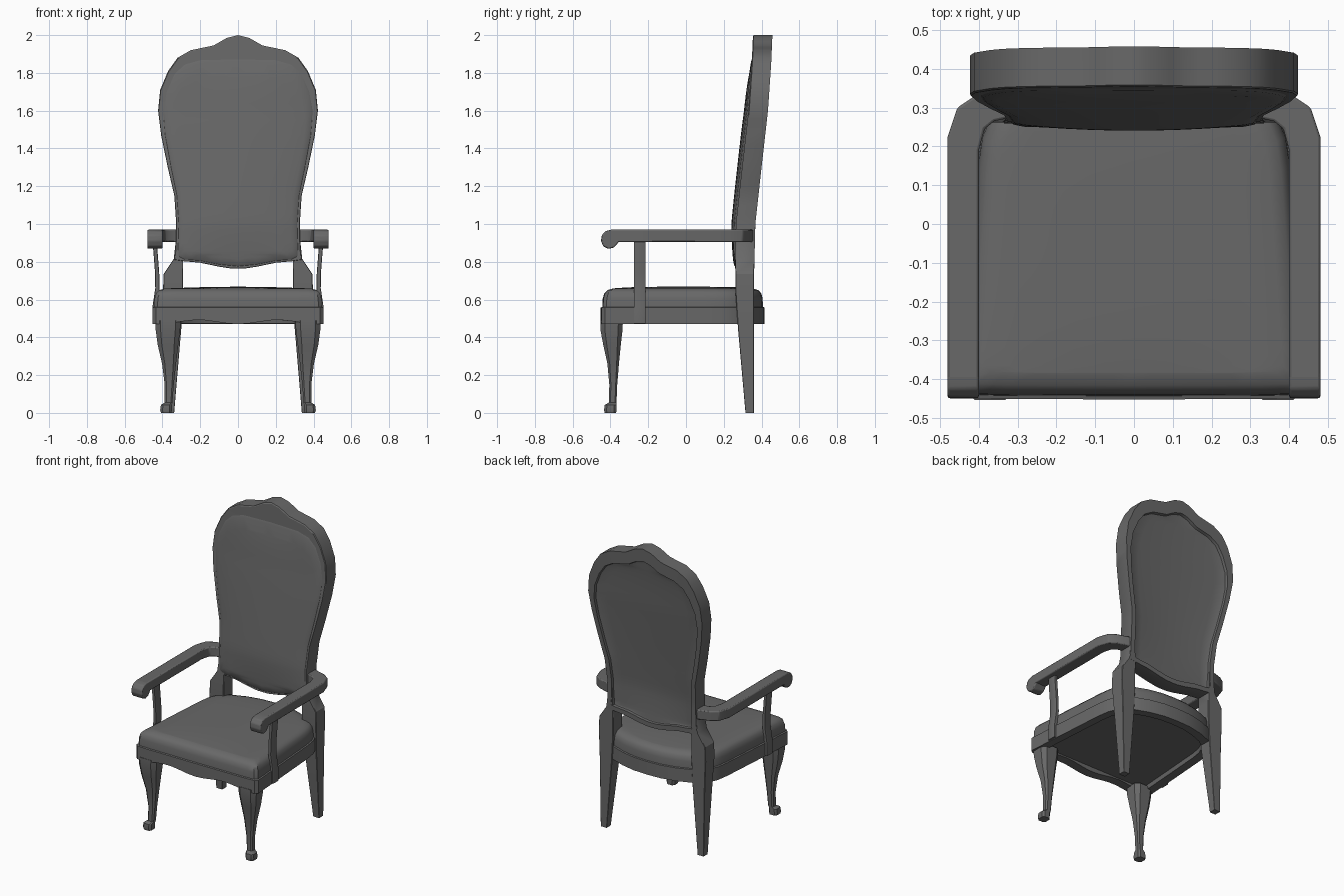
import bpy, bmesh, math

if "Cube" in bpy.data.objects:
    bpy.data.objects.remove(bpy.data.objects["Cube"])

# Dark grey finish shared by every part
grey = bpy.data.materials.new("dark_grey")
grey.diffuse_color = (0.14, 0.14, 0.14, 1)
grey.use_nodes = True
grey.node_tree.nodes["Principled BSDF"].inputs["Base Color"].default_value = grey.diffuse_color


def finish(bm, name, mirror=False, bevel=0.0):
    bmesh.ops.remove_doubles(bm, verts=bm.verts, dist=1e-5)
    bmesh.ops.recalc_face_normals(bm, faces=bm.faces)
    mesh = bpy.data.meshes.new(name)
    bm.to_mesh(mesh)
    bm.free()
    mesh.materials.append(grey)
    ob = bpy.data.objects.new(name, mesh)
    bpy.context.collection.objects.link(ob)
    if bevel:
        mod = ob.modifiers.new("Bevel", 'BEVEL')
        mod.width = bevel
        mod.segments = 2
    if mirror:
        ob.modifiers.new("Mirror", 'MIRROR')
    return ob


def densify(pts, step=0.06):
    out = []
    for (a, b), (c, d) in zip(pts, pts[1:]):
        n = max(1, math.ceil(math.hypot(c - a, d - b) / step))
        out += [(a + (c - a) * i / n, b + (d - b) * i / n) for i in range(n)]
    return out + [pts[-1]]


def shell(name, half, rings, centre, place, start_bulge, end_bulge):
    """Symmetric outline stacked in scaled rings; both ends closed by grids."""
    half = densify(half)
    lo, hi = min(p[1] for p in half), max(p[1] for p in half)
    loop = half + [(-u, v) for u, v in reversed(half[1:-1])]
    n, cols = len(loop), 10
    bm = bmesh.new()

    def point(u, v, s, d):
        return bm.verts.new(place(u * s, centre + (v - centre) * s, d))

    grid = [[point(u, v, s, d) for u, v in loop] for s, d in rings]
    for a, b in zip(grid, grid[1:]):
        for i in range(n):
            j = (i + 1) % n
            bm.faces.new((a[i], a[j], b[j], b[i]))
    for (s, d), amount in ((rings[0], start_bulge), (rings[-1], end_bulge)):
        rows = []
        for u, v in half:
            f = (2 * (v - lo) / (hi - lo) - 1) ** 4
            rows.append([point(u * (2 * k / cols - 1), v, s,
                               d + amount * (1 - f) * (1 - (2 * k / cols - 1) ** 2))
                         for k in range(cols + 1)])
        for a, b in zip(rows, rows[1:]):
            for k in range(cols):
                bm.faces.new((a[k], a[k + 1], b[k + 1], b[k]))
    return finish(bm, name)


def loft(name, sections, chamfer):
    """Chamfered rectangles (x0, x1, y0, y1, z) joined into a mirrored post."""
    bm = bmesh.new()
    rings = []
    for x0, x1, y0, y1, z in sections:
        c, e = chamfer * (x1 - x0), chamfer * (y1 - y0)
        ring = [(x0 + c, y0), (x1 - c, y0), (x1, y0 + e), (x1, y1 - e),
                (x1 - c, y1), (x0 + c, y1), (x0, y1 - e), (x0, y0 + e)]
        rings.append([bm.verts.new((x, y, z)) for x, y in ring])
    for a, b in zip(rings, rings[1:]):
        for i in range(8):
            j = (i + 1) % 8
            bm.faces.new((a[i], a[j], b[j], b[i]))
    bm.faces.new(rings[0])
    bm.faces.new(rings[-1])
    return finish(bm, name, mirror=True)


def prism(name, poly, place, d0, d1, bevel):
    """Flat outline extruded from d0 to d1, mirrored."""
    bm = bmesh.new()
    a = [bm.verts.new(place(u, v, d0)) for u, v in poly]
    b = [bm.verts.new(place(u, v, d1)) for u, v in poly]
    bm.faces.new(a)
    bm.faces.new(b)
    for i in range(len(poly)):
        j = (i + 1) % len(poly)
        bm.faces.new((a[i], a[j], b[j], b[i]))
    return finish(bm, name, mirror=True, bevel=bevel)


# Backrest lean: rear surface y at each height
LEAN = [(0.7, 0.36), (1.0, 0.367), (1.3, 0.40), (1.6, 0.434), (1.85, 0.451), (2.01, 0.458)]


def lean(u, v, d):
    for (a, ya), (b, yb) in zip(LEAN, LEAN[1:]):
        if v <= b:
            break
    return (u, ya + (yb - ya) * (v - a) / (b - a) - d, v)


# Backrest frame with recessed rear panel
frame_outline = [(0, 2.0), (0.06, 1.985), (0.13, 1.945), (0.25, 1.92), (0.32, 1.88),
                 (0.37, 1.81), (0.412, 1.71), (0.423, 1.6), (0.407, 1.47), (0.372, 1.3),
                 (0.337, 1.15), (0.327, 1.0), (0.33, 0.87), (0.337, 0.81),
                 (0.29, 0.803), (0.2, 0.795), (0.1, 0.774), (0.04, 0.765), (0, 0.764)]
shell("backrest_frame", frame_outline,
      [(0.89, 0.02), (0.90, 0.018), (0.905, 0.0), (1, 0.0), (1, 0.099), (0.993, 0.103)],
      1.1, lean, 0.015, 0)

# Backrest cushion
cushion_outline = [(0, 1.872), (0.2, 1.867), (0.28, 1.845), (0.335, 1.795), (0.377, 1.7),
                   (0.395, 1.6), (0.385, 1.47), (0.354, 1.3), (0.323, 1.15), (0.313, 1.0),
                   (0.317, 0.88), (0.315, 0.83), (0.28, 0.812), (0.2, 0.806),
                   (0.1, 0.786), (0, 0.776)]
shell("backrest_cushion", cushion_outline,
      [(1, 0.095), (1, 0.103), (0.985, 0.107), (0.9, 0.113)], 1.1, lean, 0, 0.016)


# Seat: rail with shaped front edge and upholstered top
def seat_place(u, v, d):
    if v < -0.38 and d < 0.48:
        d += 0.022 * math.sin(math.pi * min(1, abs(u) / 0.42)) ** 2
    return (u, v, d)


seat_outline = [(0, -0.452), (0.35, -0.451), (0.435, -0.448), (0.453, -0.43), (0.43, -0.1),
                (0.412, 0.15), (0.40, 0.23), (0.37, 0.3), (0.3, 0.352), (0.2, 0.39),
                (0.1, 0.411), (0, 0.416)]
shell("seat", seat_outline,
      [(0.86, 0.5), (0.87, 0.472), (1, 0.47), (1, 0.558), (0.98, 0.561), (0.975, 0.605),
       (0.958, 0.633), (0.92, 0.65), (0.85, 0.659)],
      0, seat_place, 0, 0.009)

# Rear legs rising into the backrest
loft("rear_leg", [(0.338, 0.382, 0.315, 0.36, 0), (0.30, 0.39, 0.275, 0.36, 0.45),
                  (0.29, 0.397, 0.262, 0.36, 0.64), (0.29, 0.394, 0.262, 0.36, 0.735),
                  (0.29, 0.34, 0.262, 0.362, 0.815), (0.295, 0.325, 0.275, 0.36, 0.95)], 0.03)

# Curved front legs with small outward toes
loft("front_leg", [(0.352, 0.408, -0.43, -0.37, 0), (0.35, 0.412, -0.434, -0.368, 0.015),
                   (0.35, 0.408, -0.43, -0.368, 0.042), (0.347, 0.388, -0.408, -0.368, 0.055),
                   (0.34, 0.388, -0.406, -0.364, 0.15), (0.328, 0.402, -0.416, -0.355, 0.26),
                   (0.316, 0.425, -0.438, -0.345, 0.36), (0.306, 0.436, -0.453, -0.336, 0.44),
                   (0.304, 0.438, -0.453, -0.334, 0.49)], 0.2)

# Arm supports
loft("arm_support", [(0.43, 0.453, -0.275, -0.215, 0.474), (0.43, 0.453, -0.275, -0.215, 0.56),
                     (0.415, 0.438, -0.275, -0.215, 0.66), (0.417, 0.439, -0.275, -0.215, 0.74),
                     (0.428, 0.45, -0.275, -0.215, 0.88), (0.429, 0.451, -0.275, -0.215, 0.92)], 0.1)

# Arms: plan outline, plus rolled front ends
arm_plan = [(0.40, -0.40), (0.48, -0.40), (0.48, 0.225), (0.455, 0.30), (0.41, 0.33),
            (0.32, 0.357), (0.315, 0.275), (0.36, 0.265), (0.385, 0.245), (0.40, 0.19)]
prism("arm", arm_plan, lambda u, v, d: (u, v, d), 0.905, 0.97, 0.006)
scroll = [(-0.395, 0.97), (-0.425, 0.963), (-0.446, 0.94), (-0.45, 0.91), (-0.438, 0.882),
          (-0.41, 0.868), (-0.38, 0.876), (-0.355, 0.906), (-0.355, 0.97)]
prism("arm_scroll", scroll, lambda u, v, d: (d, u, v), 0.40, 0.48, 0.006)

# Smooth shading with crisp edges
bpy.ops.object.select_all(action='SELECT')
bpy.context.view_layer.objects.active = bpy.data.objects["seat"]
bpy.ops.object.shade_smooth_by_angle(angle=math.radians(32))
